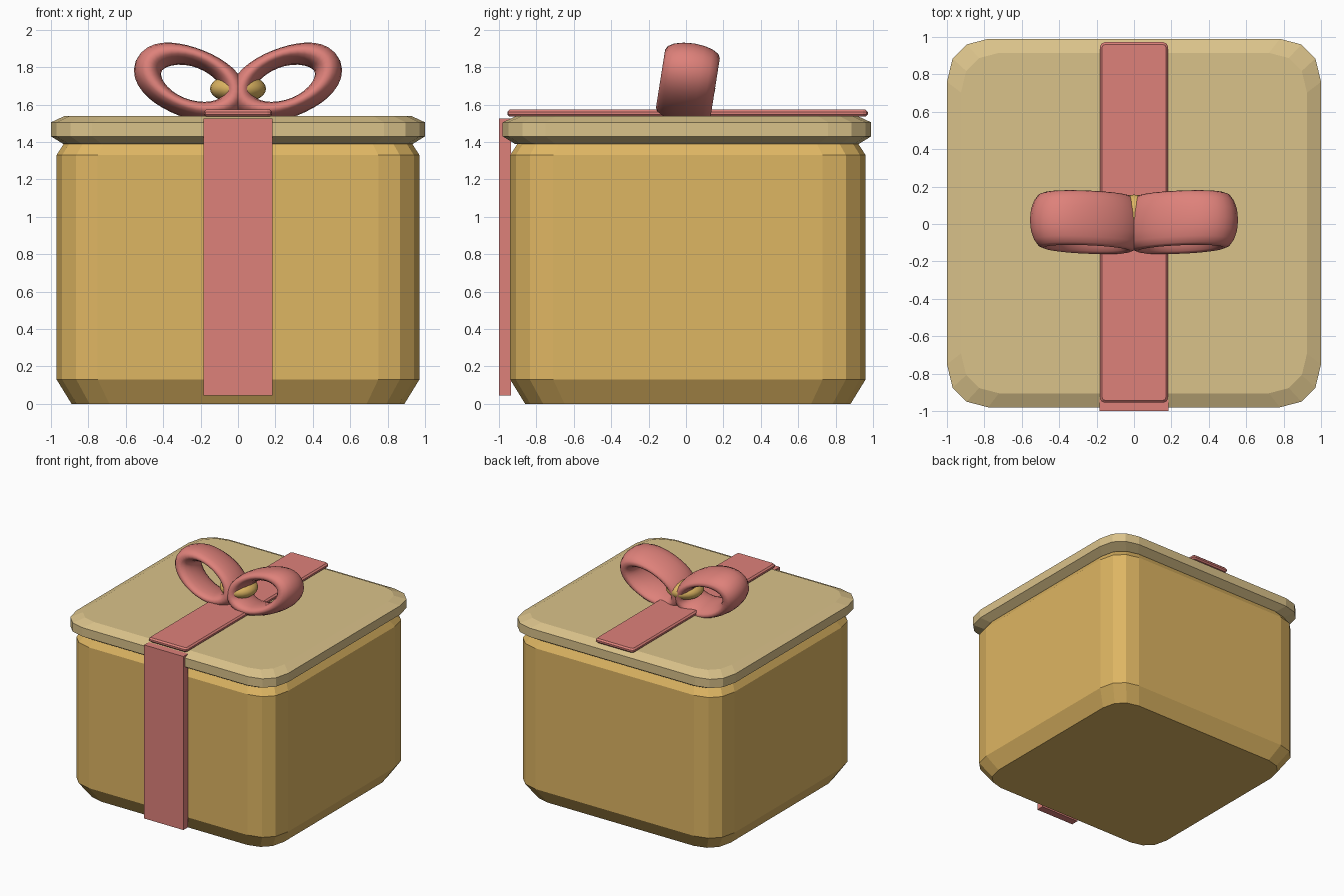
import bpy, bmesh, math
from mathutils import Vector, Matrix

if "Cube" in bpy.data.objects:
    bpy.data.objects.remove(bpy.data.objects["Cube"])


def material(name, rgb):
    m = bpy.data.materials.new(name)
    m.diffuse_color = (*rgb, 1)
    m.use_nodes = True
    m.node_tree.nodes["Principled BSDF"].inputs["Base Color"].default_value = m.diffuse_color
    return m


GOLD = material("warm gold", (0.73, 0.465, 0.123))
TAN = material("pale tan", (0.70, 0.54, 0.255))
PINK = material("ribbon pink", (0.73, 0.22, 0.195))


def finish(name, bm, mat, smooth=False):
    bmesh.ops.recalc_face_normals(bm, faces=bm.faces[:])
    me = bpy.data.meshes.new(name)
    bm.to_mesh(me)
    bm.free()
    me.materials.append(mat)
    for p in me.polygons:
        p.use_smooth = smooth
    ob = bpy.data.objects.new(name, me)
    bpy.context.collection.objects.link(ob)
    return ob


def skin(bm, rings, closed=False):
    n = len(rings[0])
    pairs = list(zip(rings, rings[1:])) + ([(rings[-1], rings[0])] if closed else [])
    for a, b in pairs:
        for i in range(n):
            j = (i + 1) % n
            bm.faces.new((a[i], a[j], b[j], b[i]))


def rounded_block(name, mat, hx, hy, cy, levels):
    """Stack of faceted-corner rectangles; levels are (z, inset)."""
    cuts = [(0.0, 0.23), (0.03, 0.105), (0.105, 0.03), (0.22, 0.0)]
    bm = bmesh.new()
    rings = []
    for z, inset in levels:
        ring = []
        for sx, sy in ((1, 1), (-1, 1), (-1, -1), (1, -1)):
            pts = cuts if sx * sy > 0 else cuts[::-1]
            for dx, dy in pts:
                x, y = hx - dx, hy - dy
                ring.append(bm.verts.new((sx * x * (1 - inset / hx),
                                          cy + sy * y * (1 - inset / hy), z)))
        rings.append(ring)
    skin(bm, rings)
    bm.faces.new(rings[0])
    bm.faces.new(rings[-1])
    return finish(name, bm, mat)


def strip(name, lo, hi, bevel=0.0):
    lo, hi = Vector(lo), Vector(hi)
    bm = bmesh.new()
    bmesh.ops.create_cube(bm, size=1, matrix=Matrix.Translation((lo + hi) / 2)
                          @ Matrix.Diagonal((*(hi - lo), 1)))
    if bevel:
        up = [e for e in bm.edges if abs(e.verts[0].co.z - e.verts[1].co.z) > 0.01]
        bmesh.ops.bevel(bm, geom=up, offset=0.025, segments=2, profile=0.5, affect='EDGES')
        rim = [e for e in bm.edges if abs(e.verts[0].co.z - e.verts[1].co.z) < 1e-4]
        bmesh.ops.bevel(bm, geom=rim, offset=bevel, segments=1, affect='EDGES')
    return finish(name, bm, PINK)


# Box and lid
rounded_block("box", GOLD, 0.97, 0.95, 0.01,
              [(0, 0.08), (0.13, 0), (1.33, 0), (1.40, 0.045)])
rounded_block("lid", TAN, 1.0, 0.985, 0.005,
              [(1.39, 0.065), (1.43, 0), (1.505, 0), (1.54, 0.075)])

# Ribbon strips
strip("front_ribbon", (-0.185, -1.0, 0.045), (0.185, -0.935, 1.525))
strip("top_ribbon", (-0.182, -0.955, 1.535), (0.182, 0.972, 1.573), 0.012)


# Bow loops: wide oval tube, slanted outward and leaning back
def bow_loop(name, side):
    bm = bmesh.new()
    rings = []
    tilt = math.radians(22)
    lean = Matrix.Rotation(math.radians(-9), 4, 'X')
    N, M = 36, 16
    for i in range(N):
        t = 2 * math.pi * i / N
        c, s = math.cos(t), math.sin(t)
        r = 0.045 + (0.03 if c > 0 else 0.02) * c * c
        nrm = Vector((0.138 * c, 0, 0.245 * s)).normalized()
        centre = Vector((0.245 * c, 0, 0.138 * s))
        ring = []
        for k in range(M):
            a = 2 * math.pi * k / M
            p = centre + nrm * r * math.cos(a) + Vector((0, 0.148 * math.sin(a), 0))
            p = Matrix.Rotation(-tilt, 4, 'Y') @ p
            p = lean @ p
            ring.append(bm.verts.new((side * (p.x + 0.25), p.y + 0.01, p.z + 1.715)))
        rings.append(ring)
    skin(bm, rings, closed=True)
    return finish(name, bm, PINK, True)


bow_loop("bow_loop_right", 1)
bow_loop("bow_loop_left", -1)

# Knot between the loops
bm = bmesh.new()
bmesh.ops.create_uvsphere(bm, u_segments=24, v_segments=14, radius=1,
                          matrix=Matrix.Translation((0, 0.012, 1.685))
                          @ Matrix.Diagonal((0.15, 0.145, 0.078, 1)))
finish("bow_knot", bm, GOLD, True)
